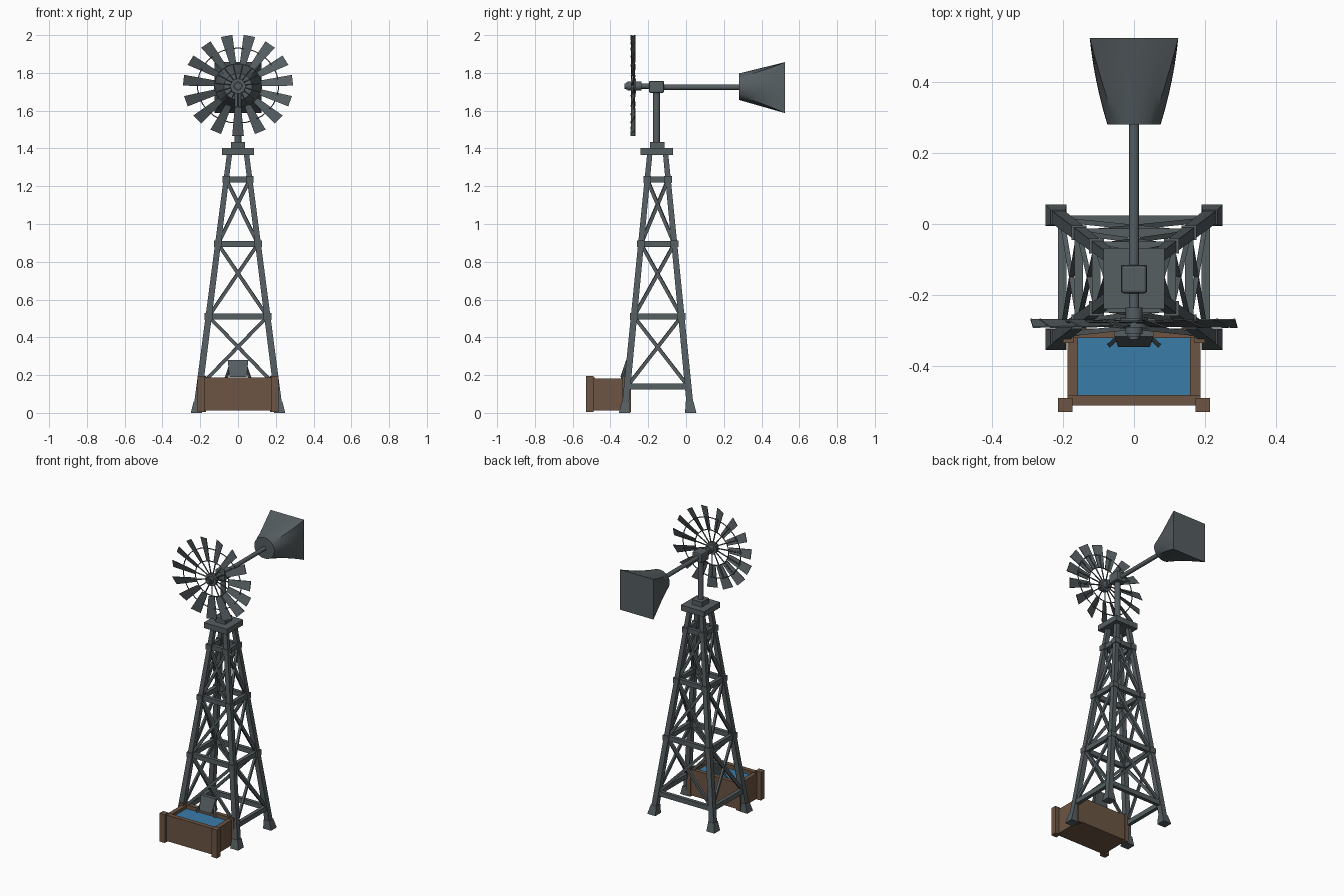
import bpy, bmesh, math
from mathutils import Vector, Matrix

if "Cube" in bpy.data.objects:
    bpy.data.objects.remove(bpy.data.objects["Cube"])


def mat(name, c):
    m = bpy.data.materials.new(name)
    m.diffuse_color = (*c, 1)
    m.use_nodes = True
    m.node_tree.nodes["Principled BSDF"].inputs["Base Color"].default_value = m.diffuse_color
    return m


STEEL = mat("grey_steel", (0.092, 0.112, 0.12))
WOOD = mat("brown_wood", (0.15, 0.09, 0.057))
WATER = mat("blue_water", (0.044, 0.2, 0.40))
CY = -0.15  # tower centre in y


def finish(name, bm, m, smooth=False):
    bmesh.ops.recalc_face_normals(bm, faces=bm.faces)
    me = bpy.data.meshes.new(name)
    bm.to_mesh(me)
    bm.free()
    me.materials.append(m)
    ob = bpy.data.objects.new(name, me)
    bpy.context.collection.objects.link(ob)
    if smooth:
        bpy.context.view_layer.objects.active = ob
        ob.select_set(True)
        bpy.ops.object.shade_smooth_by_angle(angle=math.radians(35))
        ob.select_set(False)
    return ob


def loft(bm, rings):
    vs = [[bm.verts.new(p) for p in r] for r in rings]
    n = len(vs[0])
    for a, b in zip(vs, vs[1:]):
        for i in range(n):
            bm.faces.new((a[i], a[(i + 1) % n], b[(i + 1) % n], b[i]))
    bm.faces.new(vs[0])
    bm.faces.new(vs[-1])


def rect(c, hx, hy):
    return [(c[0] + sx * hx, c[1] + sy * hy, c[2])
            for sx, sy in ((-1, -1), (1, -1), (1, 1), (-1, 1))]


def box(bm, x0, x1, y0, y1, z0, z1):
    c = ((x0 + x1) / 2, (y0 + y1) / 2)
    h = (abs(x1 - x0) / 2, abs(y1 - y0) / 2)
    loft(bm, [rect((*c, z0), *h), rect((*c, z1), *h)])


def bar(bm, a, b, w, h):
    # rectangular bar between two points; w sideways, h upwards
    a, b = Vector(a), Vector(b)
    d = (b - a).normalized()
    s = d.cross(Vector((0, 0, 1))).normalized()
    u = s.cross(d)
    loft(bm, [[p + s * i * w / 2 + u * j * h / 2
               for i, j in ((-1, -1), (1, -1), (1, 1), (-1, 1))] for p in (a, b)])


def rod(bm, a, b, r, n=16):
    a, b = Vector(a), Vector(b)
    q = (b - a).to_track_quat('Z', 'Y')
    ring = [q @ Vector((r * math.cos(t), r * math.sin(t), 0))
            for t in (2 * math.pi * i / n for i in range(n))]
    loft(bm, [[a + v for v in ring], [b + v for v in ring]])


def leg_at(z, sx, sy):
    t = (z - 0.03) / 1.34
    return Vector((sx * (0.217 - 0.172 * t), CY + sy * (0.172 - 0.13 * t), z))


CORNERS = [(-1, -1), (1, -1), (1, 1), (-1, 1)]
LEVELS = [0.14, 0.51, 0.895, 1.235]

# Legs and feet
for i, (sx, sy) in enumerate(CORNERS):
    bm = bmesh.new()
    loft(bm, [rect(leg_at(0.03, sx, sy), 0.018, 0.018), rect(leg_at(1.37, sx, sy), 0.014, 0.014)])
    finish(f"tower_leg_{i}", bm, STEEL)
    bm = bmesh.new()
    c = leg_at(0.03, sx, sy)
    loft(bm, [rect((c.x + sx * .003, c.y + sy * .003, 0), .03, .03),
              rect((c.x - sx * .003, c.y - sy * .003, 0.06), .021, .021)])
    finish(f"tower_foot_{i}", bm, STEEL)

# Horizontal girts, joint collars and X braces
girts, collars, braces = bmesh.new(), bmesh.new(), bmesh.new()
for k, z in enumerate(LEVELS):
    for i in range(4):
        c0, c1 = CORNERS[i], CORNERS[(i + 1) % 4]
        bar(girts, leg_at(z, *c0), leg_at(z, *c1), 0.024, 0.032)
        if k:
            c = leg_at(z, *c0)
            loft(collars, [rect((c.x, c.y, z - .018), .021, .021), rect((c.x, c.y, z + .018), .021, .021)])
        if k < 3:
            z2 = LEVELS[k + 1]
            bar(braces, leg_at(z, *c0), leg_at(z2, *c1), 0.014, 0.018)
            bar(braces, leg_at(z, *c1), leg_at(z2, *c0), 0.014, 0.018)
finish("tower_girts", girts, STEEL)
finish("tower_collars", collars, STEEL)
finish("tower_braces", braces, STEEL)

# Platform, mast and gear head
bm = bmesh.new()
box(bm, -.086, .086, CY - .09, CY + .082, 1.365, 1.402)
box(bm, -.037, .037, CY - .041, CY + .035, 1.40, 1.435)
finish("platform", bm, STEEL)
bm = bmesh.new()
rod(bm, (0, -.156, 1.43), (0, -.156, 1.72), 0.018)
finish("mast", bm, STEEL, True)
bm = bmesh.new()
box(bm, -.036, .036, -.196, -.116, 1.694, 1.758)
ob = finish("gear_head", bm, STEEL)
bv = ob.modifiers.new("bevel", 'BEVEL')
bv.width, bv.segments = 0.008, 2

# Tail boom and vane (round front swelling to a square back)
bm = bmesh.new()
rod(bm, (0, -.12, 1.724), (0, .29, 1.724), 0.014)
finish("tail_boom", bm, STEEL, True)
bm = bmesh.new()
rings, N = [], 32
for k in range(7):
    t = k / 6
    hx = 0.075 + 0.05 * (t + 0.5 * t * (1 - t))
    hz = 0.07 + 0.065 * t
    ring = []
    for i in range(N):
        a = 2 * math.pi * i / N
        c, s = math.cos(a), math.sin(a)
        f = 1 + t * (1 / max(abs(c), abs(s)) - 1)
        ring.append((hx * c * f, 0.28 + 0.245 * t, 1.727 - .005 * t + hz * s * f))
    rings.append(ring)
loft(bm, rings)
finish("tail_vane", bm, STEEL, True)

# Rotor: pitched blades, spokes and wire rings
HY, HZ, SQ = -0.28, 1.733, 0.925


def polar(r, side, a, y):
    return Vector((r * math.cos(a) - side * math.sin(a), HY + y,
                   HZ + SQ * (r * math.sin(a) + side * math.cos(a))))


blades, spokes, rims = bmesh.new(), bmesh.new(), bmesh.new()
NB = 15
for i in range(NB):
    a = math.radians(-90 + i * 360 / NB)
    loft(blades, [[polar(r, s * w, a, s * d + th) for s, th in
                   ((-1, -.002), (1, -.002), (1, .002), (-1, .002))]
                  for r, w, d in ((.125, .017, .007), (.29, .031, .011))])
    rod(spokes, polar(.02, 0, a, .004), polar(.22, 0, a, .004), .004, 6)
    b = math.radians(-90 + (i + 1) * 360 / NB)
    for r in (.125, .215):
        m = (a + b) / 2
        rod(rims, polar(r, 0, a, .005), polar(r, 0, m, .005), .0032, 6)
        rod(rims, polar(r, 0, m, .005), polar(r, 0, b, .005), .0032, 6)
finish("rotor_blades", blades, STEEL)
finish("rotor_spokes", spokes, STEEL)
finish("rotor_rims", rims, STEEL)
bm = bmesh.new()
for y0, y1, r in ((-.325, -.19, .014), (-.31, -.235, .024), (-.292, -.266, .04), (-.318, -.308, .019)):
    rod(bm, (0, y0, 1.73), (0, y1, 1.73), r, 20)
finish("rotor_hub", bm, STEEL, True)

# Water trough
bm = bmesh.new()
box(bm, -.187, .187, -.51, -.295, .012, .03)
box(bm, -.187, .187, -.512, -.482, .012, .187)
box(bm, -.187, .187, -.322, -.295, .012, .187)
for s in (-1, 1):
    box(bm, s * .158, s * .187, -.51, -.295, .012, .182)
finish("trough_walls", bm, WOOD)
bm = bmesh.new()
for s in (-1, 1):
    box(bm, s * .174, s * .214, -.53, -.49, .005, .195)
    box(bm, s * .17, s * .2, -.335, -.29, .005, .195)
finish("trough_posts", bm, WOOD)
bm = bmesh.new()
box(bm, -.16, .16, -.484, -.32, .028, .162)
finish("trough_water", bm, WATER)

# Spout plate leaning over the trough, with short feed legs
bm = bmesh.new()
loft(bm, [rect((0, -.335, .19), .045, .012), rect((0, -.305, .28), .055, .012)])
for s in (-1, 1):
    bar(bm, (s * .04, -.315, .25), (s * .068, -.34, .17), .012, .012)
finish("spout_plate", bm, STEEL)
